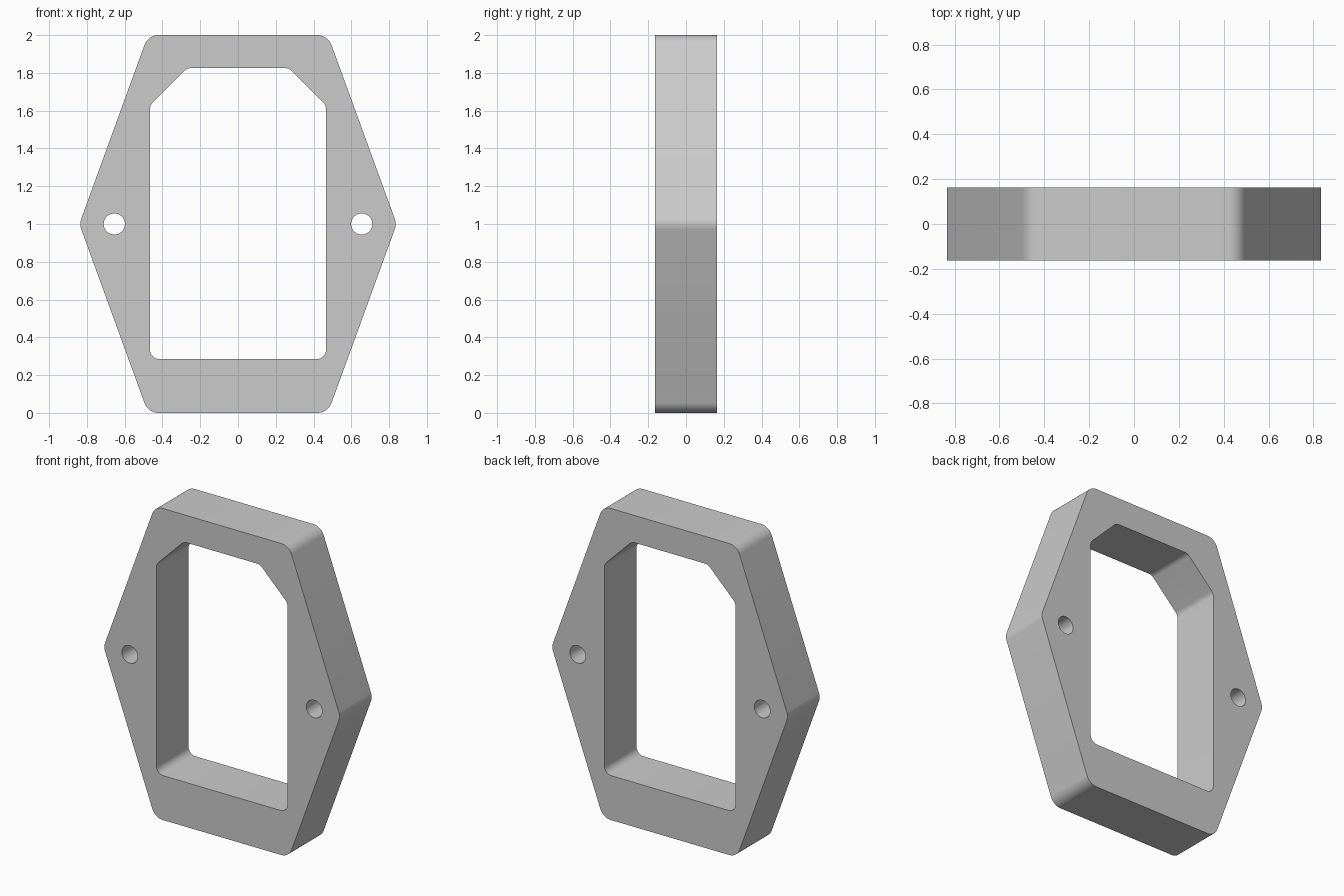
import bpy, bmesh, math
from mathutils import Vector

cube = bpy.data.objects.get("Cube")
if cube:
    bpy.data.objects.remove(cube, do_unlink=True)

HALF_DEPTH = 0.163


def rounded(corners, radius, steps=8):
    """Replace every corner of a convex outline with a tangent arc."""
    pts = [Vector(c) for c in corners]
    result = []
    for i, p in enumerate(pts):
        a = (pts[i - 1] - p).normalized()
        b = (pts[(i + 1) % len(pts)] - p).normalized()
        half = a.angle(b) / 2
        centre = p + (a + b).normalized() * radius / math.sin(half)
        start = p + a * radius / math.tan(half) - centre
        end = p + b * radius / math.tan(half) - centre
        sweep = math.pi - 2 * half
        for k in range(steps + 1):
            t = k / steps
            arc = (start * math.sin((1 - t) * sweep) + end * math.sin(t * sweep)) / math.sin(sweep)
            result.append(centre + arc)
    return result


def circle(x, z, radius, count=40):
    return [Vector((x + radius * math.cos(k * math.tau / count),
                    z + radius * math.sin(k * math.tau / count))) for k in range(count)]


def mirrored(right_side):
    return right_side + [(-x, z) for x, z in reversed(right_side) if x]


# Outer hexagon, chamfered window and two bolt holes
hexagon = [(0.476, 0), (0.84, 1), (0.476, 2)]
window = [(0.466, 0.285), (0.466, 1.629), (0.27, 1.825)]
outlines = [rounded(mirrored(hexagon), 0.08),
            rounded(mirrored(window), 0.05),
            circle(0.655, 1, 0.056),
            circle(-0.655, 1, 0.056)]

# Filled profile, extruded to full depth
curve = bpy.data.curves.new("flange_profile", "CURVE")
curve.dimensions = "2D"
curve.fill_mode = "BOTH"
curve.extrude = HALF_DEPTH
for outline in outlines:
    spline = curve.splines.new("POLY")
    spline.points.add(len(outline) - 1)
    for point, co in zip(spline.points, outline):
        point.co = (co.x, co.y, 0, 1)
    spline.use_cyclic_u = True

flange = bpy.data.objects.new("flange_spacer", curve)
bpy.context.collection.objects.link(flange)
flange.rotation_euler.x = math.pi / 2
bpy.ops.object.select_all(action="DESELECT")
flange.select_set(True)
bpy.context.view_layer.objects.active = flange
bpy.ops.object.convert(target="MESH")
bpy.ops.object.transform_apply(location=False, rotation=True, scale=False)

# Weld the caps to the walls
bm = bmesh.new()
bm.from_mesh(flange.data)
bmesh.ops.remove_doubles(bm, verts=bm.verts, dist=0.0001)
bmesh.ops.recalc_face_normals(bm, faces=bm.faces)
bm.to_mesh(flange.data)
bm.free()

# Plain grey finish
grey = bpy.data.materials.new("plain_grey")
grey.use_nodes = True
colour = (0.6, 0.6, 0.6, 1)
grey.diffuse_color = colour
grey.node_tree.nodes["Principled BSDF"].inputs["Base Color"].default_value = colour
flange.data.materials.clear()
flange.data.materials.append(grey)
bpy.ops.object.shade_smooth_by_angle(angle=math.radians(30))
